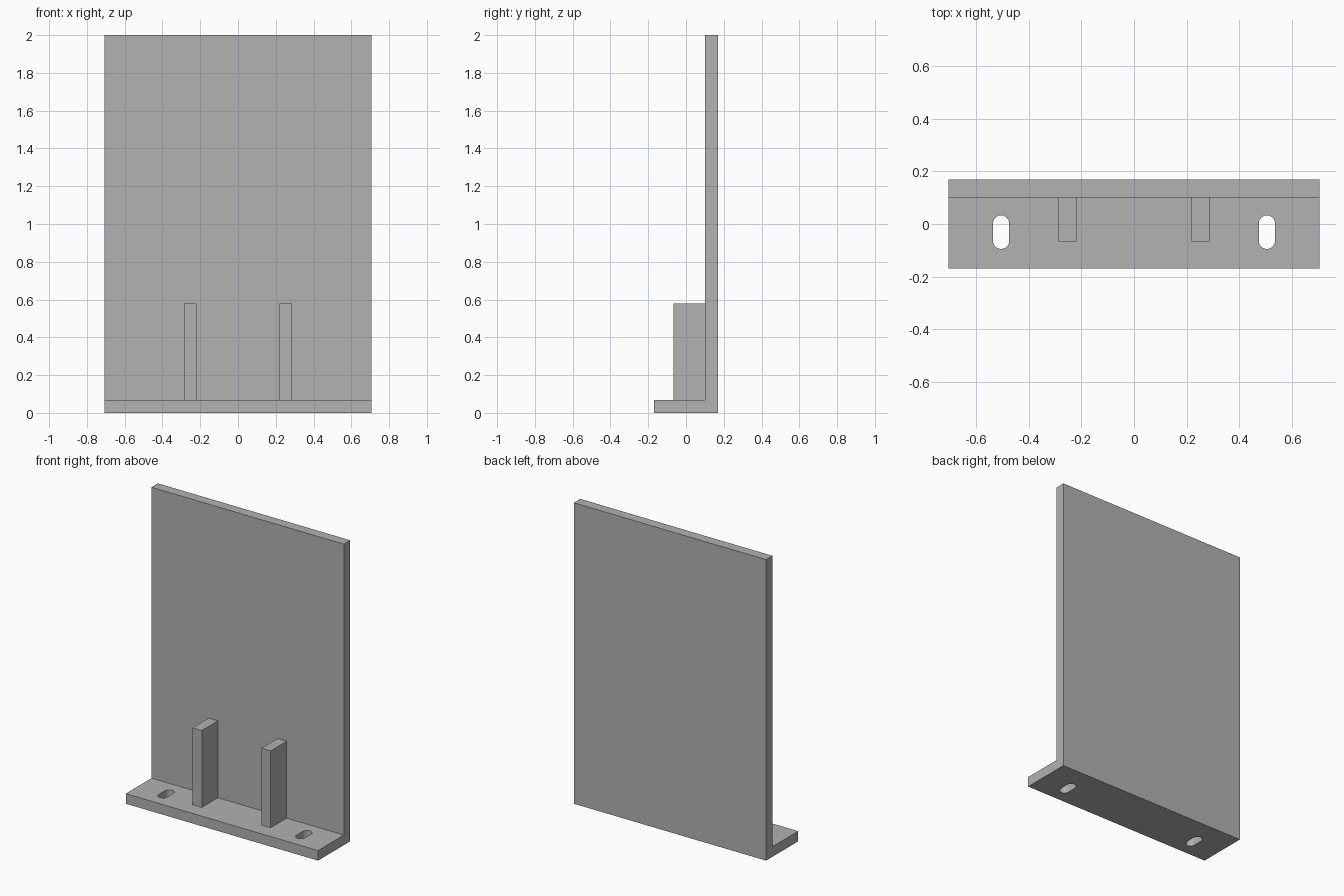
import bpy
import bmesh
from math import pi, cos, sin

cube = bpy.data.objects.get("Cube")
if cube:
    bpy.data.objects.remove(cube, do_unlink=True)

WIDTH, DEPTH, HEIGHT = 1.414, 0.337, 2.0
THICK = 0.067
BACK = DEPTH / 2
WALL = BACK - THICK  # front surface of the upright panel

grey = bpy.data.materials.new("plain grey")
grey.use_nodes = True
colour = (0.445, 0.445, 0.445, 1)
grey.diffuse_color = colour
grey.node_tree.nodes["Principled BSDF"].inputs["Base Color"].default_value = colour


def prism(name, outline, direction):
    """Extrude a closed outline of 3D points along a direction."""
    bm = bmesh.new()
    face = bm.faces.new([bm.verts.new(p) for p in outline])
    grown = bmesh.ops.extrude_face_region(bm, geom=[face], use_keep_orig=True)
    moved = [v for v in grown["geom"] if isinstance(v, bmesh.types.BMVert)]
    bmesh.ops.translate(bm, verts=moved, vec=direction)
    bmesh.ops.recalc_face_normals(bm, faces=bm.faces)
    mesh = bpy.data.meshes.new(name)
    bm.to_mesh(mesh)
    bm.free()
    mesh.materials.append(grey)
    obj = bpy.data.objects.new(name, mesh)
    bpy.context.collection.objects.link(obj)
    return obj


# L-shaped bracket: foot and upright panel in one piece
profile = [(-BACK, 0), (BACK, 0), (BACK, HEIGHT),
           (WALL, HEIGHT), (WALL, THICK), (-BACK, THICK)]
bracket = prism("bracket", [(-WIDTH / 2, y, z) for y, z in profile], (WIDTH, 0, 0))

# Rounded mounting slots through the foot
SLOT_X, SLOT_Y, RADIUS, HALF, STEPS = 0.506, -0.031, 0.031, 0.033, 12
for side in (-1, 1):
    outline = []
    for end in (0, 1):
        for i in range(STEPS + 1):
            a = pi * (end + i / STEPS)
            shift = -HALF if end else HALF
            outline.append((side * SLOT_X + RADIUS * cos(a),
                            SLOT_Y + shift + RADIUS * sin(a), -THICK))
    cutter = prism("slot_cutter", outline, (0, 0, THICK * 3))
    cutter.hide_render = True
    cut = bracket.modifiers.new("slot", "BOOLEAN")
    cut.operation = "DIFFERENCE"
    cut.solver = "EXACT"
    cut.object = cutter
    bpy.context.view_layer.objects.active = bracket
    bpy.ops.object.modifier_apply(modifier=cut.name)
    bpy.data.objects.remove(cutter, do_unlink=True)

bpy.ops.object.select_all(action="DESELECT")
bracket.select_set(True)
bpy.ops.object.shade_smooth_by_angle()

# Pair of upright ribs against the panel
RIB_X, RIB_FRONT, RIB_TOP = 0.253, -0.067, 0.578
for name, side in (("right_rib", -1), ("left_rib", 1)):
    x = side * RIB_X - THICK / 2
    prism(name, [(x, RIB_FRONT, THICK), (x, WALL, THICK),
                 (x, WALL, RIB_TOP), (x, RIB_FRONT, RIB_TOP)], (THICK, 0, 0))
